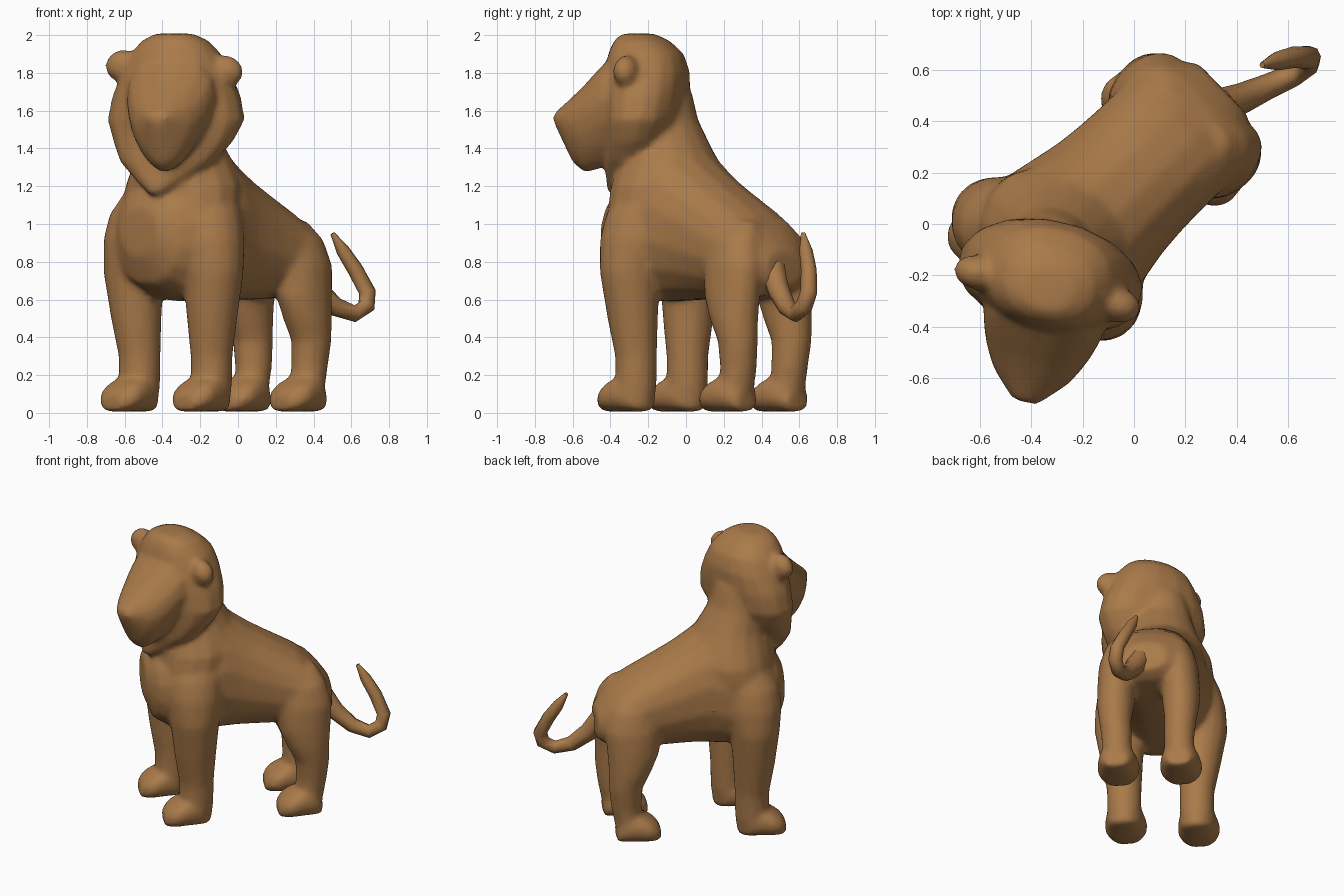
import bpy, bmesh, math
from mathutils import Matrix, Vector

tan = bpy.data.materials.new("tan_fur")
tan.diffuse_color = (0.40, 0.195, 0.068, 1)

# Body runs diagonally across the frame; head is turned towards the front
BODY = Matrix.Translation((-0.095, 0.099, 0)) @ Matrix.Rotation(math.radians(-46), 4, 'Z')
HEAD = Matrix.Translation((-0.325, -0.2, 0)) @ Matrix.Rotation(math.radians(-13), 4, 'Z')
bm = bmesh.new()


def loft(frame, sections, upright, power=2.0, taper=0.0, n=16):
    """Closed skin through (centre, radius_x, radius_v) ellipses; v is y if upright, else z."""
    rings = []
    for c, ru, rv in sections:
        ring = []
        for i in range(n):
            a = 2 * math.pi * (i + 0.5) / n
            u = math.copysign(abs(math.cos(a)) ** (2 / power), math.cos(a))
            v = math.copysign(abs(math.sin(a)) ** (2 / power), math.sin(a))
            u *= 1 + taper * v
            off = (u * ru, v * rv, 0) if upright else (u * ru, 0, v * rv)
            ring.append(bm.verts.new(frame @ (Vector(c) + Vector(off))))
        rings.append(ring)
    faces = [bm.faces.new(rings[0]), bm.faces.new(rings[-1][::-1])]
    for a, b in zip(rings, rings[1:]):
        for i in range(n):
            j = (i + 1) % n
            faces.append(bm.faces.new((a[i], b[i], b[j], a[j])))
    bmesh.ops.recalc_face_normals(bm, faces=faces)


def ball(frame, centre, radii, tilt=0):
    m = (frame @ Matrix.Translation(centre) @ Matrix.Rotation(tilt, 4, 'Y')
         @ Matrix.Diagonal((*radii, 1)))
    bmesh.ops.create_icosphere(bm, subdivisions=2, radius=1, matrix=m)


# Trunk: y, bottom z, top z, half width
trunk = [(-0.60, 0.83, 1.09, 0.14), (-0.54, 0.68, 1.19, 0.25), (-0.40, 0.60, 1.26, 0.345),
         (-0.25, 0.585, 1.32, 0.35), (-0.10, 0.59, 1.41, 0.32), (0.0, 0.595, 1.335, 0.30),
         (0.1, 0.595, 1.265, 0.29), (0.2, 0.595, 1.205, 0.285), (0.4, 0.605, 1.085, 0.285),
         (0.53, 0.62, 0.975, 0.25), (0.615, 0.66, 0.86, 0.14)]
loft(BODY, [((0, y, (b + t) / 2), w, (t - b) / 2) for y, b, t, w in trunk], False, 2.2)

# Neck: z, y, half width, half depth
neck = [(0.95, -0.31, 0.34, 0.24), (1.1, -0.28, 0.35, 0.28), (1.2, -0.265, 0.34, 0.285),
        (1.3, -0.265, 0.29, 0.27), (1.4, -0.28, 0.245, 0.225), (1.55, -0.32, 0.20, 0.18),
        (1.7, -0.34, 0.17, 0.17)]
loft(BODY, [((0, y, z), w, d) for z, y, w, d in neck], True)

# Legs: z, forward shift, sideways shift, half width, half depth
front = [(1.26, 0.05, -0.08, 0.09, 0.10), (1.15, 0.03, -0.045, 0.14, 0.15),
         (1.05, 0.0, -0.01, 0.16, 0.175), (0.92, -0.01, 0.015, 0.17, 0.18),
         (0.75, -0.015, 0.03, 0.165, 0.16), (0.5, -0.01, 0.015, 0.135, 0.135),
         (0.3, 0, 0, 0.112, 0.112), (0.15, 0, 0, 0.11, 0.11), (0.02, 0, 0, 0.095, 0.095)]
rear = [(1.02, -0.06, -0.09, 0.08, 0.10), (0.92, -0.05, -0.03, 0.11, 0.15),
        (0.78, -0.04, 0, 0.12, 0.18), (0.62, -0.04, 0.005, 0.125, 0.17),
        (0.5, -0.02, 0.01, 0.12, 0.14), (0.38, 0.01, 0.01, 0.105, 0.11),
        (0.25, 0.005, 0, 0.098, 0.10), (0.12, -0.01, 0, 0.095, 0.09),
        (0.02, -0.02, 0, 0.08, 0.075)]
# Paw: forward shift, half width, height
paw = [(0.07, 0.075, 0.11), (0.02, 0.11, 0.18), (-0.06, 0.13, 0.20),
       (-0.13, 0.14, 0.17), (-0.18, 0.12, 0.135), (-0.215, 0.075, 0.09)]
for shape, x, y in ((front, -0.23, -0.37), (front, 0.23, -0.285),
                    (rear, -0.20, 0.435), (rear, 0.20, 0.46)):
    side = math.copysign(1, x)
    loft(BODY, [((x + side * dx, y + dy, z), w, d) for z, dy, dx, w, d in shape], True)
    loft(BODY, [((x, y + dy, 0.005 + h / 2), w, h / 2) for dy, w, h in paw], False, 2.4)

# Skull with cheek ruff: z, x, half width, front y, back y
skull = [(1.155, -0.07, 0.03, -0.235, -0.16), (1.23, -0.05, 0.14, -0.235, -0.03),
         (1.33, -0.03, 0.255, -0.225, 0.04), (1.43, -0.01, 0.32, -0.215, 0.13),
         (1.55, 0, 0.37, -0.21, 0.19), (1.68, 0, 0.345, -0.21, 0.21),
         (1.80, 0, 0.29, -0.22, 0.215), (1.90, 0, 0.24, -0.21, 0.185),
         (1.97, 0, 0.18, -0.18, 0.11), (2.008, 0, 0.10, -0.14, 0.03)]
loft(HEAD, [((x, (f + b) / 2, z), w, (b - f) / 2) for z, x, w, f, b in skull], True, 2.3)

# Muzzle: y, bottom z, top z, half width
muzzle = [(-0.08, 1.36, 1.90, 0.235), (-0.20, 1.33, 1.88, 0.23), (-0.27, 1.285, 1.81, 0.21),
          (-0.34, 1.27, 1.735, 0.18), (-0.40, 1.315, 1.68, 0.145), (-0.45, 1.415, 1.635, 0.10),
          (-0.505, 1.53, 1.59, 0.05)]
loft(HEAD, [((0.012, y, (b + t) / 2), w, (t - b) / 2) for y, b, t, w in muzzle], False, 2.0, 0.3)

# Ears
for s in (-1, 1):
    ball(HEAD, (0.285 * s, -0.055, 1.825 - 0.015 * s), (0.095, 0.07, 0.085), 0.5 * s)

# Fuse all parts into one smooth skin
mesh = bpy.data.meshes.new("lion_body")
bm.to_mesh(mesh)
bm.free()
body = bpy.data.objects.new("lion_body", mesh)
bpy.context.collection.objects.link(body)
mesh.materials.append(tan)
remesh = body.modifiers.new("fuse", 'REMESH')
remesh.mode, remesh.voxel_size, remesh.use_smooth_shade = 'VOXEL', 0.016, True
soft = body.modifiers.new("soften", 'SMOOTH')
soft.factor, soft.iterations = 0.5, 14
thin = body.modifiers.new("thin", 'DECIMATE')
thin.ratio = 0.3

# Tail
path = [(0.34, 0.46, 0.76, 0.07), (0.42, 0.49, 0.65, 0.06), (0.52, 0.535, 0.56, 0.05),
        (0.62, 0.58, 0.525, 0.045), (0.68, 0.625, 0.565, 0.046), (0.685, 0.65, 0.64, 0.045),
        (0.62, 0.65, 0.76, 0.042), (0.555, 0.635, 0.86, 0.036), (0.50, 0.62, 0.95, 0.012)]
curve = bpy.data.curves.new("tail", 'CURVE')
curve.dimensions, curve.bevel_depth, curve.bevel_resolution = '3D', 1.0, 2
curve.use_fill_caps = True
spline = curve.splines.new('POLY')
spline.points.add(len(path) - 1)
for p, (x, y, z, r) in zip(spline.points, path):
    p.co, p.radius = (x, y, z, 1), r
curve.materials.append(tan)
tail = bpy.data.objects.new("tail", curve)
bpy.context.collection.objects.link(tail)
for o in (body, tail):
    bpy.ops.object.select_all(action='DESELECT')
    o.select_set(True)
    bpy.context.view_layer.objects.active = o
    bpy.ops.object.convert(target='MESH')
    bpy.ops.object.shade_smooth_by_angle(angle=math.radians(60))
